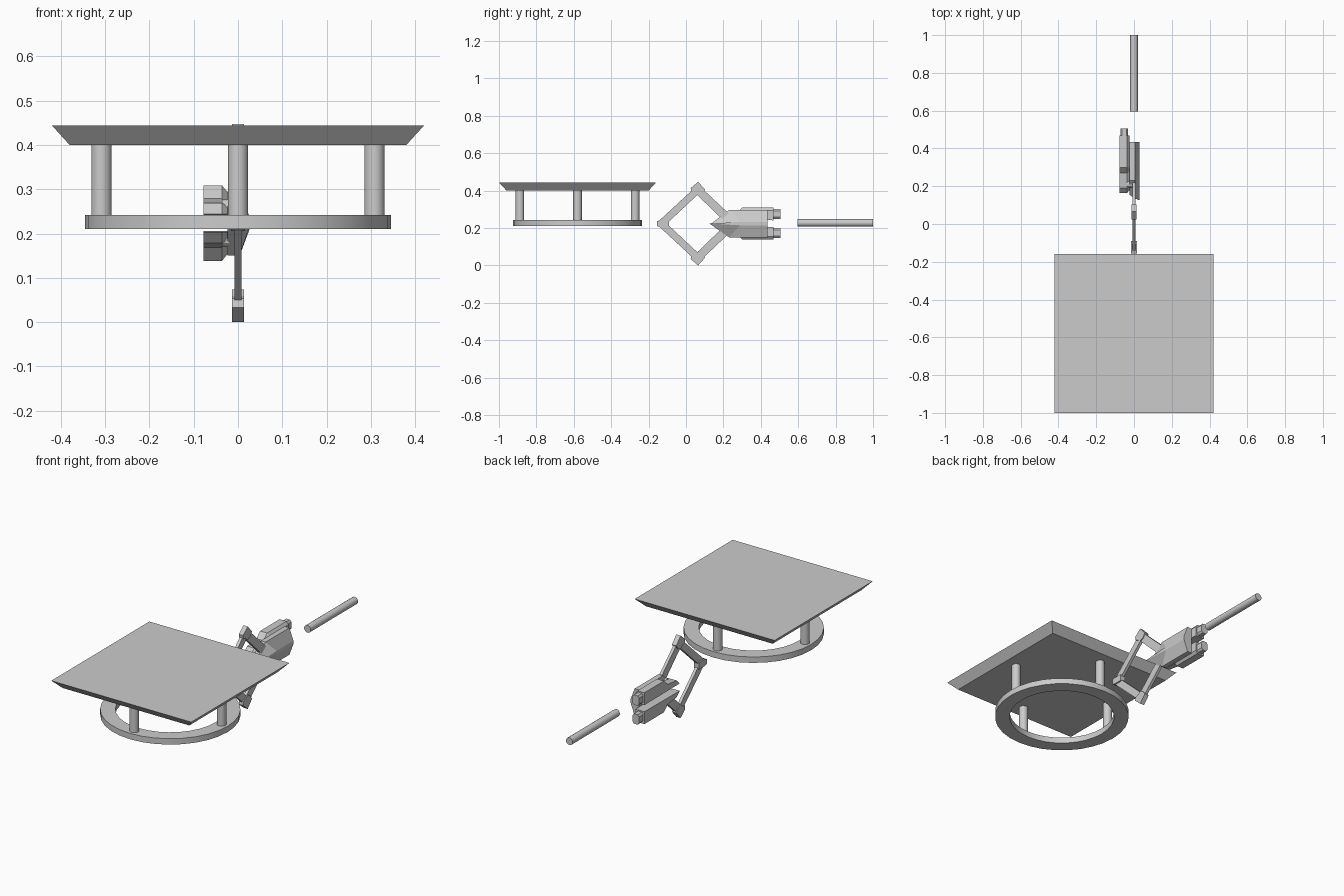
import bpy, bmesh, math

if "Cube" in bpy.data.objects:
    bpy.data.objects.remove(bpy.data.objects["Cube"])

C = 0.2235      # height of the horizontal symmetry plane of the gripper
TY = -0.58      # table centre


def finish(bm, name, smooth=False):
    bmesh.ops.recalc_face_normals(bm, faces=bm.faces)
    me = bpy.data.meshes.new(name)
    bm.to_mesh(me)
    bm.free()
    ob = bpy.data.objects.new(name, me)
    bpy.context.collection.objects.link(ob)
    if smooth:
        bpy.ops.object.select_all(action='DESELECT')
        ob.select_set(True)
        bpy.context.view_layer.objects.active = ob
        bpy.ops.object.shade_smooth_by_angle(angle=math.radians(40))
    return ob


def loft(name, sections, closed=False):
    """Skin matching loops of 3D points."""
    bm = bmesh.new()
    loops = [[bm.verts.new(p) for p in s] for s in sections]
    n, k = len(loops[0]), len(loops)
    for j in range(k if closed else k - 1):
        a, b = loops[j], loops[(j + 1) % k]
        for i in range(n):
            bm.faces.new((a[i], a[(i + 1) % n], b[(i + 1) % n], b[i]))
    if not closed:
        bm.faces.new(loops[0])
        bm.faces.new(loops[-1])
    return bm


def side_loft(name, sections, flip=1):
    """Sections are (x, [(y, height above symmetry plane), ...])."""
    return finish(loft(name, [[(x, y, C + flip * h) for y, h in prof]
                              for x, prof in sections]), name)


def slab(name, prof, x0, x1, flip=1):
    return side_loft(name, [(x0, prof), (x1, prof)], flip)


def circle(r, z, n, cx=0, cy=0):
    return [(cx + r * math.cos(2 * math.pi * i / n),
             cy + r * math.sin(2 * math.pi * i / n), z) for i in range(n)]


# table top with undercut edge
def square(h, z):
    return [(-h, TY - h, z), (h, TY - h, z), (h, TY + h, z), (-h, TY + h, z)]


finish(loft("", [square(0.38, 0.40), square(0.42, 0.444)]), "table_top")

# base ring
ring = [circle(r, z, 32, 0, TY) for r, z in
        ((0.345, 0.21), (0.345, 0.242), (0.27, 0.242), (0.27, 0.21))]
finish(loft("", ring, True), "base_ring", True)

# four posts between ring and top
for i in range(4):
    a = i * math.pi / 2
    px, py = 0.308 * math.cos(a), TY + 0.308 * math.sin(a)
    finish(loft("", [circle(0.023, z, 20, px, py) for z in (0.24, 0.402)]),
           f"post_{i + 1}", True)

# loose rod
rod = [[(x, y, C + 0.004 + z) for x, z, _ in circle(0.02, 0, 16)] for y in (0.595, 1.0)]
finish(loft("", rod), "rod", True)

# front joint of the linkage
slab("front_joint", [(-0.155, -0.013), (-0.155, 0.013), (-0.14, 0.018),
                     (-0.09, 0.018), (-0.09, -0.018), (-0.14, -0.018)], -0.016, 0.016)

# mirrored linkage, motors and pins
for tag, s in (("upper", 1), ("lower", -1)):
    slab(f"{tag}_front_arm", [(-0.15, 0.01), (0.032, 0.178), (0.063, 0.155),
                              (-0.092, 0.01)], -0.008, 0.008, s)
    slab(f"{tag}_rear_arm", [(0.095, 0.18), (0.235, 0.048), (0.20, 0.018),
                             (0.063, 0.15)], -0.008, 0.008, s)
    slab(f"{tag}_elbow", [(0.025, 0.19), (0.065, 0.2235), (0.102, 0.182), (0.085, 0.158),
                          (0.065, 0.15), (0.045, 0.165), (0.028, 0.17)], -0.013, 0.013, s)
    # motor housing: pointed nose, chamfered inner and outer edges
    full = [(0.165, 0.02), (0.19, 0.045), (0.27, 0.055), (0.30, 0.085),
            (0.468, 0.085), (0.468, 0.018)]
    slim = [(0.18, 0.02), (0.20, 0.038), (0.275, 0.045), (0.305, 0.070),
            (0.468, 0.070), (0.468, 0.018)]
    side_loft(f"{tag}_motor", [(-0.078, full), (-0.036, full), (-0.024, slim)], s)
    # rear stub of the motor
    stub = [(-0.052 + 0.019 * x, C + s * (0.051 + 0.027 * z)) for x, z in
            ((-1, -.6), (-.6, -1), (.6, -1), (1, -.6), (1, .6), (.6, 1), (-.6, 1), (-1, .6))]
    finish(loft("", [[(x, y, z) for x, z in stub] for y in (0.46, 0.505)]),
           f"{tag}_motor_stub")
    # pivot pin
    pin = [(0.21 + y, 0.037 + h) for y, h, _ in circle(0.016, 0, 12)]
    slab(f"{tag}_pivot_pin", pin, -0.036, 0.0, s)

# faceted gripper body with a narrow outer ridge
outline = [(0.155, 0), (0.23, 0.073), (0.435, 0.073), (0.435, -0.073), (0.23, -0.073)]
middle = [(0.135, 0), (0.23, 0.073), (0.435, 0.073), (0.435, -0.073), (0.23, -0.073)]
ridge = [(0.126, 0), (0.29, 0.009), (0.435, 0.009), (0.435, -0.009), (0.29, -0.009)]
side_loft("gripper_body", [(-0.024, outline), (0.004, middle), (0.028, ridge)])
